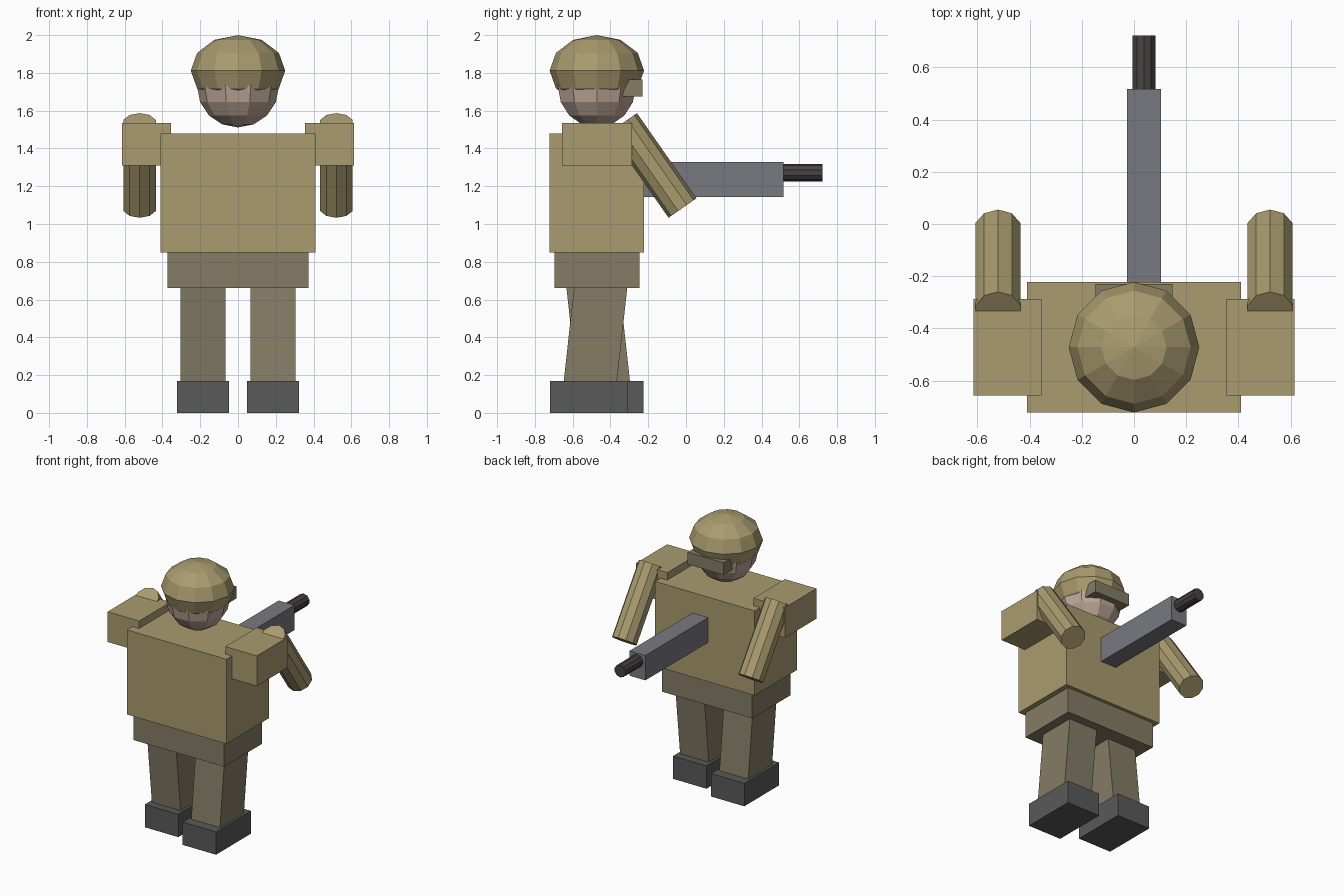
import bpy, bmesh
from math import pi
from mathutils import Matrix

if "Cube" in bpy.data.objects:
    bpy.data.objects.remove(bpy.data.objects["Cube"])


def material(name, rgb):
    m = bpy.data.materials.new(name)
    m.diffuse_color = (*rgb, 1)
    m.use_nodes = True
    m.node_tree.nodes["Principled BSDF"].inputs["Base Color"].default_value = m.diffuse_color
    return m


TAN = material("tan_cloth", (0.40, 0.33, 0.16))
OLIVE = material("olive_cloth", (0.23, 0.20, 0.13))
BOOT = material("boot_grey", (0.10, 0.10, 0.10))
SKIN = material("skin", (0.52, 0.39, 0.31))
METAL = material("gun_metal", (0.19, 0.19, 0.22))
DARK = material("dark_metal", (0.06, 0.055, 0.055))


def finish(name, bm, mat, loc, rot_x=0):
    mesh = bpy.data.meshes.new(name)
    bm.to_mesh(mesh)
    bm.free()
    mesh.materials.append(mat)
    ob = bpy.data.objects.new(name, mesh)
    ob.location = loc
    ob.rotation_euler.x = rot_x
    bpy.context.collection.objects.link(ob)


def box(name, mat, loc, size, rot_x=0):
    bm = bmesh.new()
    bmesh.ops.create_cube(bm, size=1)
    bmesh.ops.scale(bm, vec=size, verts=bm.verts)
    finish(name, bm, mat, loc, rot_x)


def rod(name, mat, loc, radius, length, rot_x):
    bm = bmesh.new()
    bmesh.ops.create_cone(bm, cap_ends=True, segments=10, radius1=radius,
                          radius2=radius, depth=length)
    finish(name, bm, mat, loc, rot_x)


def ball(name, mat, loc, size, segments, rings):
    bm = bmesh.new()
    bmesh.ops.create_uvsphere(bm, u_segments=segments, v_segments=rings, radius=1,
                              matrix=Matrix.Rotation(pi / 2, 4, 'Z'))
    bmesh.ops.scale(bm, vec=size, verts=bm.verts)
    finish(name, bm, mat, loc)


# Body
Y = -0.472
box("torso", TAN, (0, Y, 1.165), (0.82, 0.50, 0.63))
box("hips", OLIVE, (0, Y, 0.755), (0.745, 0.45, 0.19))

# Head, helmet and goggles
ball("head", SKIN, (0, Y, 1.728), (0.217, 0.217, 0.217), 10, 8)
ball("helmet", TAN, (0, Y, 1.812), (0.25, 0.25, 0.188), 12, 6)
box("goggles", OLIVE, (0, -0.295, 1.72), (0.295, 0.13, 0.09))

# Limbs: legs stride in opposite directions, arms reach forward
for side, s in (("left", -1), ("right", 1)):
    box(side + "_leg", OLIVE, (s * 0.186, Y, 0.48), (0.237, 0.28, 0.66), -s * 0.11)
    box(side + "_boot", BOOT, (s * 0.185, Y - s * 0.042, 0.085), (0.275, 0.41, 0.17))
    box(side + "_shoulder", TAN, (s * 0.485, Y, 1.423), (0.26, 0.37, 0.225))
    rod(side + "_arm", TAN, (s * 0.521, -0.176, 1.31), 0.09, 0.55, 0.61)

# Gun
box("gun_body", METAL, (0.038, 0.137, 1.235), (0.13, 0.76, 0.185))
rod("gun_barrel", DARK, (0.038, 0.61, 1.272), 0.046, 0.225, pi / 2)
